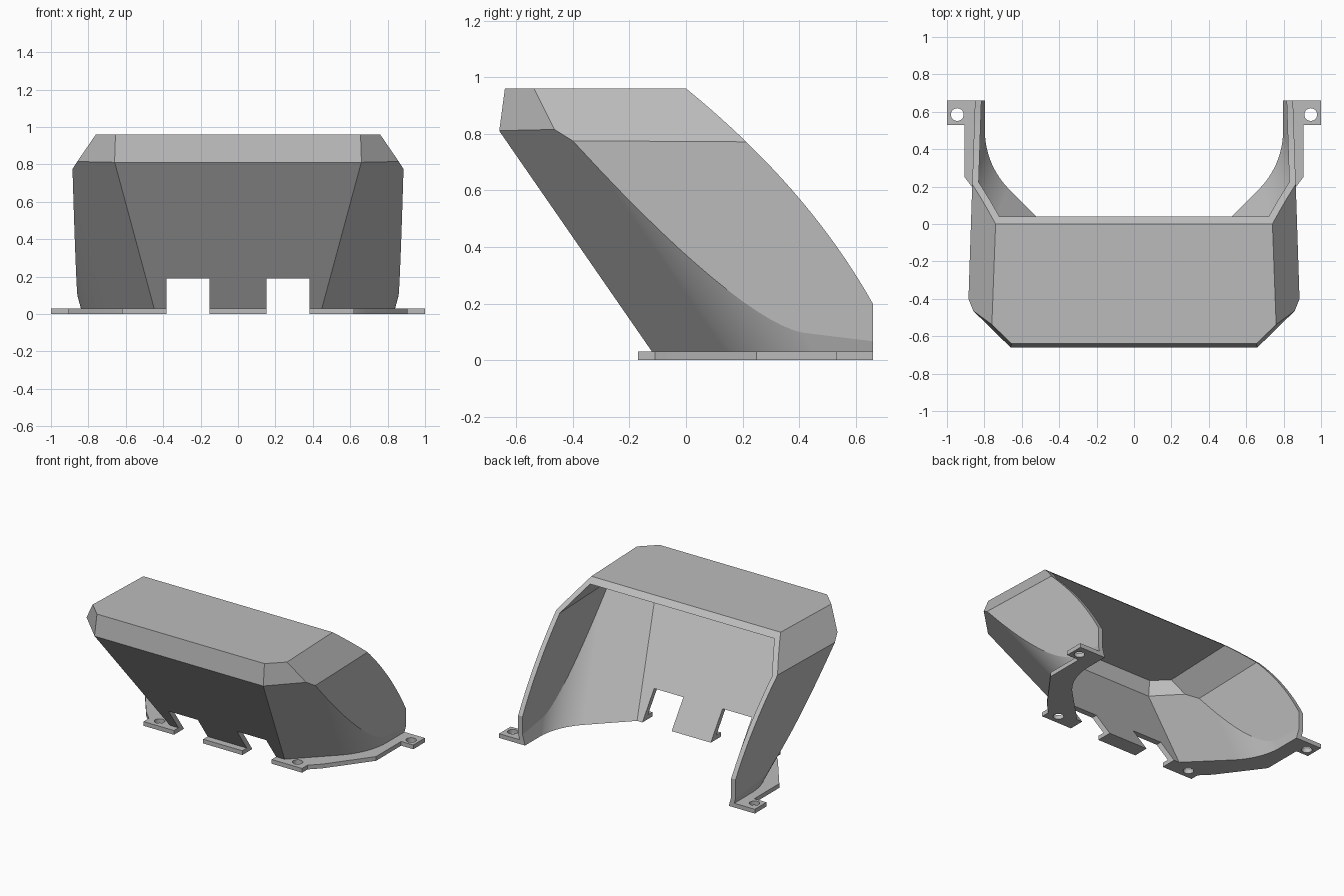
import bpy, bmesh
from math import radians, cos, sin
from mathutils import Vector

if "Cube" in bpy.data.objects:
    bpy.data.objects.remove(bpy.data.objects["Cube"], do_unlink=True)

# One plain grey finish
grey = bpy.data.materials.new("plain_grey")
grey.use_nodes = True
grey.diffuse_color = (0.5, 0.5, 0.5, 1)
bsdf = grey.node_tree.nodes["Principled BSDF"]
bsdf.inputs["Base Color"].default_value = (0.5, 0.5, 0.5, 1)
bsdf.inputs["Roughness"].default_value = 0.6


def to_object(name, bm):
    bmesh.ops.recalc_face_normals(bm, faces=bm.faces)
    mesh = bpy.data.meshes.new(name)
    bm.to_mesh(mesh)
    bm.free()
    mesh.materials.append(grey)
    ob = bpy.data.objects.new(name, mesh)
    bpy.context.collection.objects.link(ob)
    return ob


def box(name, lo, hi):
    bm = bmesh.new()
    bmesh.ops.create_cube(bm, size=1)
    lo, hi = Vector(lo), Vector(hi)
    for v in bm.verts:
        v.co = [(a + b) / 2 + c * (b - a) for a, b, c in zip(lo, hi, v.co)]
    return to_object(name, bm)


def prism(name, points, depth):
    bm = bmesh.new()
    face = bm.faces.new([bm.verts.new(p) for p in points])
    out = bmesh.ops.extrude_face_region(bm, geom=[face])["geom"]
    bmesh.ops.translate(bm, vec=depth, verts=[v for v in out if isinstance(v, bmesh.types.BMVert)])
    return to_object(name, bm)


def boolean(target, tool, operation):
    mod = target.modifiers.new("cut", "BOOLEAN")
    mod.object, mod.operation, mod.solver = tool, operation, "EXACT"
    bpy.context.view_layer.objects.active = target
    bpy.ops.object.modifier_apply(modifier=mod.name)
    bpy.data.objects.remove(tool, do_unlink=True)


# Planes bounding the hood: (point, outward normal), on the left half
def plane(a, b, c):
    a, b, c = Vector(a), Vector(b), Vector(c)
    n = (b - a).cross(c - a).normalized()
    return a, (n if n.dot(a - Vector((0, 0, 0.5))) > 0 else -n)


lean = Vector((0.27, -0.692, 1))        # sweep direction of the sloping walls
planes = [
    (Vector((0, 0, 0.96)), Vector((0, 0, 1))),                              # roof
    (Vector((0.885, -0.4, 0)), Vector((1, 0.033, 0)).normalized()),         # side wall
    plane((0.74, 0, 0.96), (0.76, -0.54, 0.96), (0.885, -0.4, 0.775)),      # side bevel
    plane((0, -0.66, 0.81), (1, -0.66, 0.81), (0, -0.64, 0.96)),            # front bevel
    plane((0.66, -0.66, 0.81), (0.655, -0.64, 0.96), (0.865, -0.46, 0.81)), # corner bevel
    (Vector((0, -0.66, 0.81)), Vector((0, -1, -0.692)).normalized()),       # sloping front
]
STEPS = 14
for i in range(STEPS + 1):              # corner slope rounding into the sides
    a = radians(-45 + 45 * i / STEPS)
    p = Vector((0.352 + 0.48 * cos(a), 0.491 + 0.48 * sin(a), 0))
    planes.append((p, Vector((-sin(a), cos(a), 0)).cross(lean).normalized()))


def carve(name, inset, floor):
    """Block trimmed by every plane and its mirror, moved inward by inset."""
    bm = bmesh.new()
    bmesh.ops.create_cube(bm, size=2.4)
    for v in bm.verts:
        v.co.z = floor if v.co.z < 0 else 1.2
    for p, n in planes:
        for s in ((1, -1) if abs(n.x) > 1e-5 else (1,)):
            co, no = p - n * inset, n.copy()
            co.x *= s
            no.x *= s
            bmesh.ops.bisect_plane(bm, geom=bm.verts[:] + bm.edges[:] + bm.faces[:], dist=1e-6,
                                   plane_co=co, plane_no=no, clear_outer=True)
            bmesh.ops.holes_fill(bm, edges=bm.edges[:], sides=0)
    return to_object(name, bm)


# Hood with its mounting flange
hood = carve("hood_shell", 0, 0)
half = [(0.62, -0.17), (0.62, -0.11), (0.69, -0.04), (0.905, 0.25),
        (0.905, 0.53), (1, 0.53), (1, 0.66)]
outline = [(x, y, 0) for x, y in half] + [(-x, y, 0) for x, y in reversed(half)]
boolean(hood, prism("flange", outline, (0, 0, 0.03)), "UNION")

# Hollow inside
boolean(hood, carve("hollow", 0.034, -0.1), "DIFFERENCE")

# Curved rear opening
start, bend, end = Vector((0, 0.96)), Vector((0.43, 0.61)), Vector((0.66, 0.2))
curve = [start * (1 - t) ** 2 + bend * 2 * t * (1 - t) + end * t * t for t in (i / 20 for i in range(21))]
side = [(-1, -0.2), (-1, 1.2), (-0.24, 1.156)] + [tuple(p) for p in curve] + [(0.66, -0.2)]
boolean(hood, prism("rear_trim", [(-1.5, y, z) for y, z in side], (3, 0, 0)), "INTERSECT")

# Front notches and screw holes
for s in (1, -1):
    lo, hi = sorted((s * 0.153, s * 0.382))
    boolean(hood, box("notch", (lo, -0.4, -0.1), (hi, 0.2, 0.19)), "DIFFERENCE")
    for x, y in ((0.945, 0.585), (0.54, -0.105)):
        ring = [(s * x + 0.034 * cos(radians(a)), y + 0.034 * sin(radians(a)), -0.05) for a in range(0, 360, 15)]
        boolean(hood, prism("screw_hole", ring, (0, 0, 0.082)), "DIFFERENCE")

# Smooth only the rounded corners
bpy.ops.object.select_all(action="DESELECT")
hood.select_set(True)
bpy.context.view_layer.objects.active = hood
bpy.ops.object.shade_smooth_by_angle(angle=radians(12))
weighted = hood.modifiers.new("even_shading", "WEIGHTED_NORMAL")
weighted.keep_sharp = True
